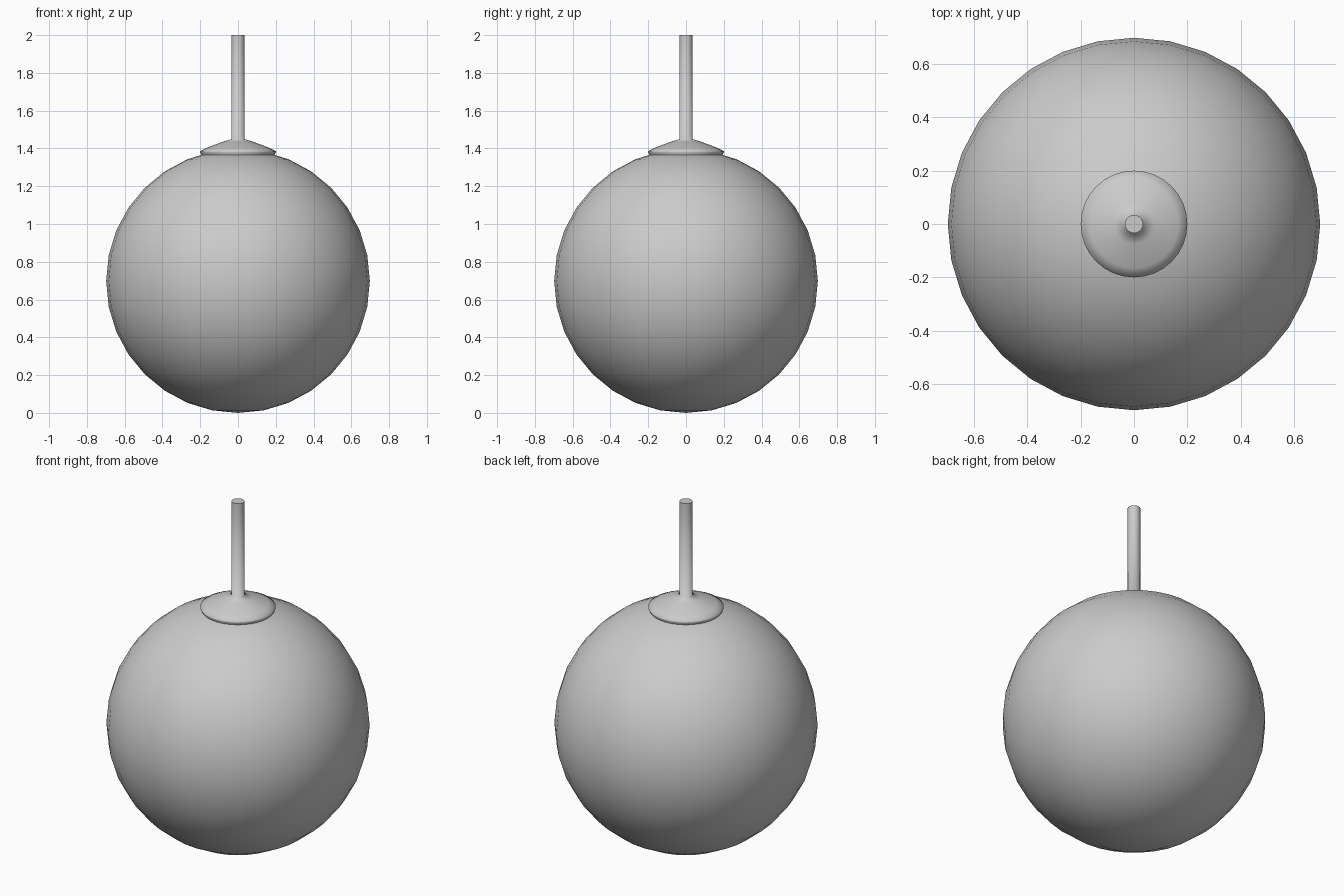
import bpy, bmesh, math

if "Cube" in bpy.data.objects:
    bpy.data.objects.remove(bpy.data.objects["Cube"])


def lathe(name, profile, sides=32):
    """Spin a (radius, z) profile around the z axis."""
    bm = bmesh.new()
    verts = [bm.verts.new((r, 0, z)) for r, z in profile]
    edges = [bm.edges.new(pair) for pair in zip(verts, verts[1:])]
    bmesh.ops.spin(bm, geom=verts + edges, cent=(0, 0, 0), axis=(0, 0, 1),
                   angle=math.tau, steps=sides, use_merge=True)
    bmesh.ops.remove_doubles(bm, verts=bm.verts, dist=1e-5)
    bmesh.ops.recalc_face_normals(bm, faces=bm.faces)
    for face in bm.faces:
        face.smooth = True
    mesh = bpy.data.meshes.new(name)
    bm.to_mesh(mesh)
    bm.free()
    obj = bpy.data.objects.new(name, mesh)
    bpy.context.collection.objects.link(obj)
    return obj


# Globe shade
bpy.ops.mesh.primitive_uv_sphere_add(segments=32, ring_count=16, radius=0.698,
                                     location=(0, 0, 0.698))
globe = bpy.context.object
globe.name = "globe_shade"
bpy.ops.object.shade_smooth()

# Shallow domed cap over the globe, flowing into the hanging rod
lathe("cap_and_rod", [(0.19, 1.36), (0.2, 1.379), (0.2, 1.386), (0.165, 1.403),
                      (0.12, 1.421), (0.075, 1.437), (0.035, 1.449),
                      (0.034, 2.0)])

# Flat end of the rod
bpy.ops.mesh.primitive_circle_add(vertices=32, radius=0.034, fill_type='NGON',
                                  location=(0, 0, 2.0))
bpy.context.object.name = "rod_end"
